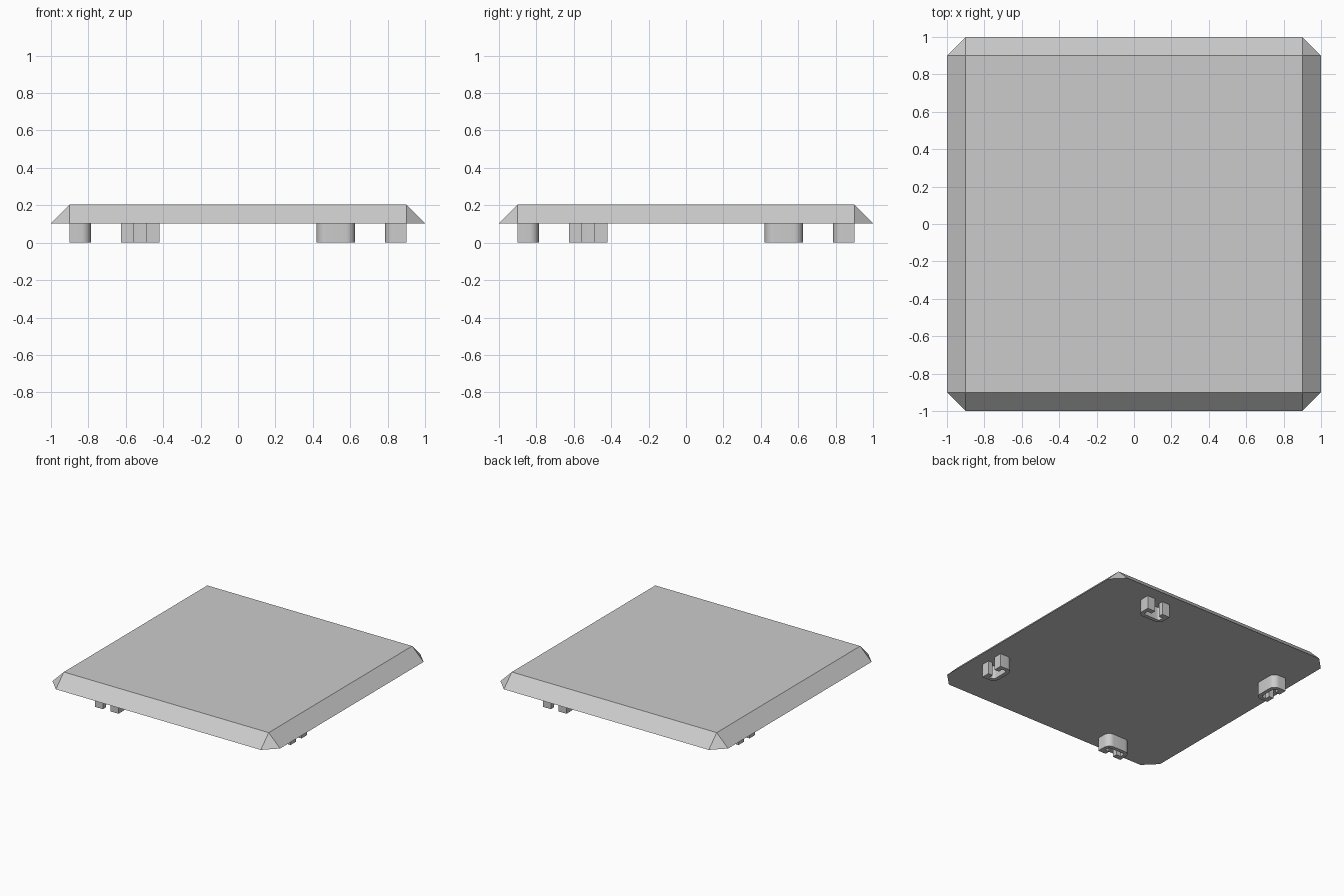
import bpy, bmesh, math
from mathutils import Matrix

cube = bpy.data.objects.get("Cube")
if cube:
    bpy.data.objects.remove(cube, do_unlink=True)

grey = bpy.data.materials.new("plain grey")
grey.use_nodes = True
colour = (0.6, 0.6, 0.6, 1)
grey.diffuse_color = colour
grey.node_tree.nodes["Principled BSDF"].inputs["Base Color"].default_value = colour

SLAB_BOTTOM, SLAB_TOP = 0.104, 0.203


def finish(name, bm):
    bmesh.ops.recalc_face_normals(bm, faces=bm.faces[:])
    mesh = bpy.data.meshes.new(name)
    bm.to_mesh(mesh)
    bm.free()
    mesh.materials.append(grey)
    obj = bpy.data.objects.new(name, mesh)
    bpy.context.collection.objects.link(obj)
    return obj


# Slab: square top, sloping sides, clipped corners at the lower rim
def build_slab(inner=0.9, outer=1.0):
    bm = bmesh.new()
    top, rim = [], []
    for sx, sy in ((1, 1), (-1, 1), (-1, -1), (1, -1)):
        top.append(bm.verts.new((sx * inner, sy * inner, SLAB_TOP)))
        pair = [(sx * outer, sy * inner), (sx * inner, sy * outer)]
        if sx * sy < 0:
            pair.reverse()
        rim.append([bm.verts.new((x, y, SLAB_BOTTOM)) for x, y in pair])
    bm.faces.new(top)
    bm.faces.new([v for pair in rim for v in pair])
    for i in range(4):
        j = (i + 1) % 4
        bm.faces.new((top[i], *rim[i]))
        bm.faces.new((top[i], rim[i][1], rim[j][0], top[j]))
    return finish("slab", bm)


def arc(cx, cy, r, steps):
    quarter = math.pi / 2 / steps
    return [(cx + r * math.cos(i * quarter), cy + r * math.sin(i * quarter))
            for i in range(steps + 1)]


# Clip: C-shaped bracket, open towards the slab edge, rounded on the inside
def build_clip(name, turn):
    half_width, depth, slot = 0.103, 0.113, 0.034
    radius, wall, lip = 0.05, 0.03, 0.04
    outside = [(slot, 0), (half_width, 0)]
    outside += arc(half_width - radius, depth - radius, radius, 8)
    inside = [(slot, lip), (half_width - wall, lip)]
    inside += arc(half_width - radius, depth - radius, radius - wall, 5)

    def mirrored(points):
        return [(-x, y) for x, y in reversed(points)]

    outline = outside + mirrored(outside) + list(reversed(inside + mirrored(inside)))
    bm = bmesh.new()
    face = bm.faces.new([bm.verts.new((x - 0.523, y - 0.9, 0)) for x, y in outline])
    extruded = bmesh.ops.extrude_face_region(bm, geom=[face])["geom"]
    moved = [v for v in extruded if isinstance(v, bmesh.types.BMVert)]
    bmesh.ops.translate(bm, vec=(0, 0, SLAB_BOTTOM), verts=moved)
    bm.transform(Matrix.Rotation(turn, 4, "Z"))
    obj = finish(name, bm)
    bpy.ops.object.select_all(action="DESELECT")
    obj.select_set(True)
    bpy.context.view_layer.objects.active = obj
    bpy.ops.object.shade_smooth_by_angle(angle=math.radians(30))


build_slab()
for index, side in enumerate(("front", "left", "back", "right")):
    build_clip(side + "_clip", index * math.pi / 2)
